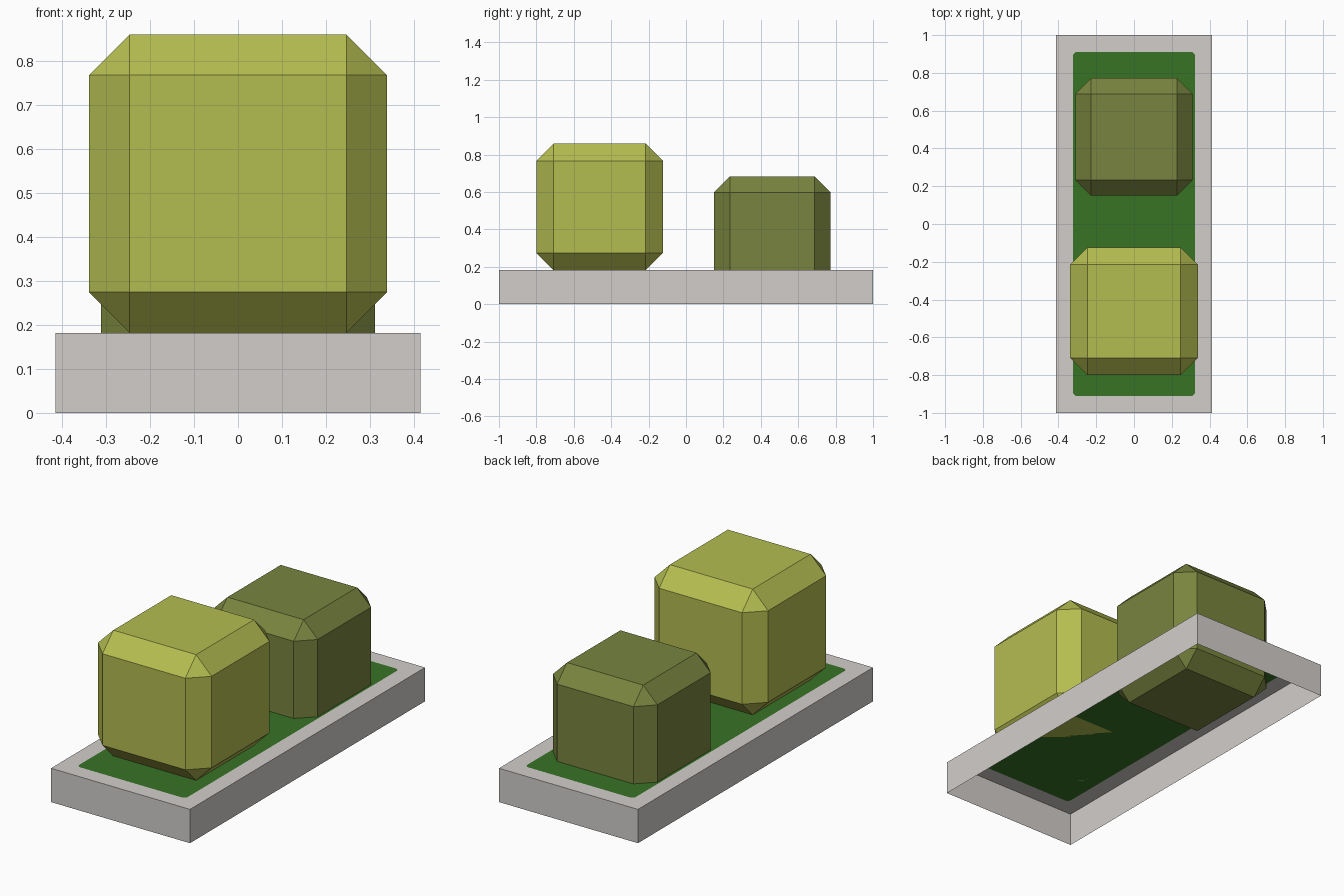
import bpy, bmesh
from mathutils import Matrix, Vector

if "Cube" in bpy.data.objects:
    bpy.data.objects.remove(bpy.data.objects["Cube"])


def material(name, rgb):
    def lin(c):
        c /= 255
        return c / 12.92 if c <= 0.04045 else ((c + 0.055) / 1.055) ** 2.4
    m = bpy.data.materials.new(name)
    m.diffuse_color = (*[lin(c) for c in rgb], 1)
    m.use_nodes = True
    m.node_tree.nodes["Principled BSDF"].inputs["Base Color"].default_value = m.diffuse_color
    return m


def finish(name, bm, mats):
    me = bpy.data.meshes.new(name)
    bm.to_mesh(me)
    bm.free()
    for m in mats:
        me.materials.append(m)
    ob = bpy.data.objects.new(name, me)
    bpy.context.collection.objects.link(ob)
    return ob


def box(center, size):
    bm = bmesh.new()
    mat = Matrix.Translation(center) @ Matrix.Diagonal((*size, 1))
    bmesh.ops.create_cube(bm, size=1, matrix=mat)
    return bm


stone = material("pale stone", (210, 206, 203))
grass = material("grass green", (56, 115, 37))
light_olive = material("light olive", (180, 189, 80))
dark_olive = material("dark olive", (120, 132, 62))

# planter: box open underneath, with a green bed inset flush in its top
TOP = 0.182
bm = box((0, 0, TOP / 2), (0.828, 2, TOP))
bm.normal_update()
bottom = [f for f in bm.faces if f.normal.z < -0.9]
bmesh.ops.delete(bm, geom=bottom, context='FACES_ONLY')
top = next(f for f in bm.faces if f.normal.z > 0.9)
bmesh.ops.inset_region(bm, faces=[top], thickness=0.128)
inner = [v for v in bm.verts if v.co.z > 0.1 and abs(v.co.x) < 0.35]
bmesh.ops.bevel(bm, geom=inner, offset=0.015, segments=1, affect='VERTICES')
for f in bm.faces:
    c = f.calc_center_median()
    bed = c.z > TOP - 0.01 and Vector((c.x, c.y)).length < 0.01
    f.material_index = 1 if bed else 0
finish("planter", bm, [stone, grass])

# two chamfered cube bushes; the rear one is sunk into the planter
for name, y, z, size, chamfer, mat in (
        ("front_bush", -0.462, 0.5205, 0.677, 0.092, light_olive),
        ("rear_bush", 0.461, 0.371, 0.622, 0.084, dark_olive)):
    bm = box((0, y, z), (size, size, size))
    bmesh.ops.bevel(bm, geom=bm.edges[:], offset=chamfer, segments=1,
                    affect='EDGES', profile=0.5)
    finish(name, bm, [mat])
